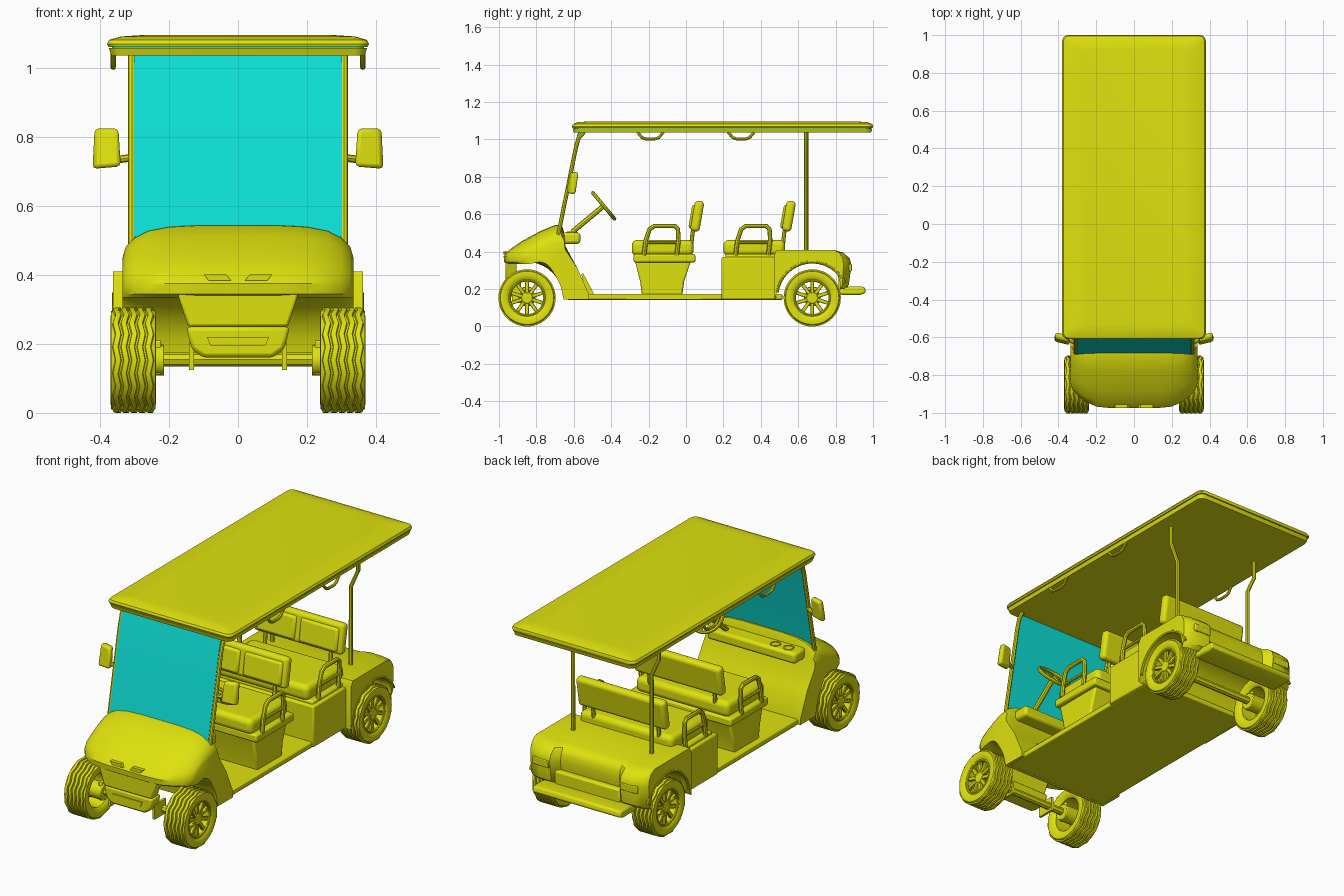
import bpy, bmesh, math
from mathutils import Matrix, Vector

default = bpy.data.objects.get("Cube")
if default:
    bpy.data.objects.remove(default, do_unlink=True)


def make_material(name, colour):
    material = bpy.data.materials.new(name)
    material.use_nodes = True
    material.diffuse_color = colour
    material.node_tree.nodes["Principled BSDF"].inputs["Base Color"].default_value = colour
    return material


yellow = make_material("yellow paint", (0.74, 0.76, 0.004, 1))
cyan = make_material("cyan glass", (0.004, 0.76, 0.69, 1))
parts = []


def finish(name, bm, material=yellow, bevel=0.0, segments=2):
    bmesh.ops.recalc_face_normals(bm, faces=bm.faces)
    mesh = bpy.data.meshes.new(name)
    bm.to_mesh(mesh)
    bm.free()
    mesh.materials.append(material)
    ob = bpy.data.objects.new(name, mesh)
    bpy.context.collection.objects.link(ob)
    if bevel:
        mod = ob.modifiers.new("rounded edges", "BEVEL")
        mod.width, mod.segments, mod.limit_method = bevel, segments, "ANGLE"
    parts.append(ob)
    return ob


def box(name, centre, size, bevel=0.0, material=yellow, tilt=0.0, segments=2):
    bm = bmesh.new()
    matrix = Matrix.Translation(centre) @ Matrix.Rotation(tilt, 4, "X") @ Matrix.Diagonal((*size, 1))
    bmesh.ops.create_cube(bm, size=1, matrix=matrix)
    return finish(name, bm, material, bevel, segments)


def loft(name, rings, material=yellow, bevel=0.0, closed=False):
    """Skin a list of equal rings of points; cap the ends unless closed."""
    bm = bmesh.new()
    rows = [[bm.verts.new(p) for p in ring] for ring in rings]
    count = len(rows[0])
    pairs = list(zip(rows, rows[1:])) + ([(rows[-1], rows[0])] if closed else [])
    for a, b in pairs:
        for i in range(count):
            j = (i + 1) % count
            bm.faces.new((a[i], a[j], b[j], b[i]))
    if not closed:
        bm.faces.new(rows[0])
        bm.faces.new(rows[-1])
    return finish(name, bm, material, bevel)


def side_prism(name, profile, half, material=yellow, bevel=0.0, centre=0.0):
    return loft(name, [[(centre + x, y, z) for y, z in profile] for x in (-half, half)], material, bevel)


def tube(name, points, radius, closed=False):
    curve = bpy.data.curves.new(name, "CURVE")
    curve.dimensions, curve.bevel_depth, curve.bevel_resolution = "3D", radius, 2
    curve.use_fill_caps = True
    spline = curve.splines.new("POLY")
    spline.points.add(len(points) - 1)
    for point, co in zip(spline.points, points):
        point.co = (*co, 1)
    spline.use_cyclic_u = closed
    ob = bpy.data.objects.new(name, curve)
    bpy.context.collection.objects.link(ob)
    mesh = bpy.data.meshes.new_from_object(ob.evaluated_get(bpy.context.evaluated_depsgraph_get()))
    bpy.data.objects.remove(ob)
    bm = bmesh.new()
    bm.from_mesh(mesh)
    return finish(name, bm)


def arch(y, start, end, steps=8, radius=0.19):
    angles = [math.radians(start + (end - start) * i / steps) for i in range(steps + 1)]
    return [(y + radius * math.cos(a), 0.155 + radius * math.sin(a)) for a in angles]


FRONT, REAR = -0.85, 0.675

# Front cowl: side profile, flattened and pulled back towards each flank
cowl = [(-0.955, 0.335), (-0.972, 0.345), (-0.975, 0.375), (-0.945, 0.41), (-0.88, 0.455), (-0.78, 0.51),
        (-0.7, 0.543), (-0.665, 0.545), (-0.65, 0.5), (-0.645, 0.43), (-0.58, 0.31), (-0.52, 0.175),
        (-0.52, 0.145), (-0.655, 0.145)] + arch(FRONT, 10, 95)
flank = [(0, 0, 0), (0.12, 0, 0), (0.2, 0.03, 0.03), (0.26, 0.11, 0.13), (0.3, 0.25, 0.25),
         (0.325, 0.42, 0.36), (0.335, 0.65, 0.47)]
stations = [(-x, k, s) for x, k, s in flank[:0:-1]] + flank
loft("front_cowl", [[(x, -0.7 + (y + 0.7) * (1 - s) if y < -0.7 else y,
                      0.4 + (z - 0.4) * (1 - k) if z > 0.4 else z) for y, z in cowl] for x, k, s in stations])


def front_plate(name, outline, y, depth, bevel=0.0):
    return loft(name, [[(x, yy, z) for x, z in outline] for yy in (y, y + depth)], bevel=bevel)


# Nose apron, bumper and hood vents
front_plate("nose_apron", [(-0.18, 0.36), (0.18, 0.36), (0.145, 0.25), (-0.145, 0.25)], -0.965, 0.06, 0.008)
front_plate("front_bumper", [(-0.15, 0.25), (0.15, 0.25), (0.135, 0.185), (0.1, 0.16), (-0.1, 0.16),
                             (-0.135, 0.185)], -0.962, 0.08, 0.012)
front_plate("bumper_slot", [(-0.09, 0.22), (0.09, 0.22), (0.08, 0.195), (-0.08, 0.195)], -0.967, 0.008)
for s in (-1, 1):
    front_plate("hood_vent", [(s * x, z) for x, z in ((0.035, 0.402), (0.1, 0.402), (0.085, 0.384),
                                                      (0.02, 0.384))], -0.975, 0.02)
    box("bumper_bracket", (s * 0.135, -0.88, 0.165), (0.014, 0.1, 0.08))

# Floor pan, pedal and dashboard
box("floor_pan", (0, -0.06, 0.158), (0.64, 1.15, 0.03), 0.005)
side_prism("pedal", [(-0.56, 0.28), (-0.55, 0.285), (-0.505, 0.2), (-0.49, 0.17), (-0.53, 0.17)], 0.03, centre=0.17)
box("dashboard", (0, -0.62, 0.472), (0.54, 0.11, 0.06), 0.015)
for x in (-0.2, -0.12):
    tube("cup_holder", [(x + 0.025 * math.cos(a), -0.61 + 0.025 * math.sin(a), 0.503)
                        for a in [i * math.tau / 16 for i in range(16)]], 0.004, True)

# Steering column and wheel
hub = Vector((0.18, -0.44, 0.645))
axis = Vector((0, 0.77, 0.64))
across = Vector((0, 0.64, -0.77))
rim = [hub + 0.09 * (math.cos(a) * across + Vector((math.sin(a), 0, 0)))
       for a in [i * math.tau / 28 for i in range(28)]]
tube("steering_wheel", rim, 0.01, True)
tube("steering_column", [hub, hub - axis * 0.22], 0.014)
for i in (0, 7, 21):
    tube("steering_spoke", [hub, rim[i]], 0.008)


# Seats: cushion, tilted backrest, armrests and supports
def seat(shift):
    box("seat_tray", (0, shift - 0.115, 0.365), (0.62, 0.33, 0.045), 0.01)
    box("seat_cushion", (0, shift - 0.125, 0.42), (0.57, 0.33, 0.085), 0.028, segments=4)
    box("seat_backrest", (0, shift + 0.06, 0.59), (0.54, 0.05, 0.165), 0.02, tilt=-0.17, segments=4)
    for s in (-1, 1):
        box("backrest_pad", (s * 0.13, shift + 0.045, 0.585), (0.235, 0.045, 0.13), 0.015, tilt=-0.17)
        tube("backrest_support", [(s * 0.2, shift + y, z) for y, z in ((0.02, 0.36), (0.035, 0.5), (0.06, 0.6))], 0.011)
        tube("armrest", [(s * 0.305, shift + y, z) for y, z in (
            (-0.225, 0.38), (-0.215, 0.46), (-0.195, 0.52), (-0.17, 0.537), (-0.06, 0.537),
            (-0.043, 0.52), (-0.04, 0.46), (-0.05, 0.38))], 0.012)
        tube("armrest_brace", [(s * 0.305, shift + y, 0.45) for y in (-0.215, -0.04)], 0.008)


seat(0.0)
seat(0.49)
pedestal = [(-0.275, 0.36), (0.03, 0.36), (-0.01, 0.24), (-0.02, 0.165), (-0.235, 0.165), (-0.245, 0.24)]
side_prism("front_seat_pedestal", pedestal, 0.285, bevel=0.01)
box("rear_seat_box", (0, 0.335, 0.258), (0.66, 0.29, 0.226), 0.008)

# Rear body: recessed tail in the middle, rounded corners, full wheel arches
rear = [(0.47, 0.145), (0.47, 0.38), (0.485, 0.41), (0.79, 0.41), (0.84, 0.395), (0.875, 0.365),
        (0.885, 0.33), (0.87, 0.22), (0.845, 0.2)] + arch(REAR, 25, 172, 12)
tail = [(0.18, 0.45), (0.215, 1), (0.28, 1), (0.335, 0.8), (0.362, 0.5)]
tail = [(-x, k) for x, k in tail[::-1]] + tail
loft("rear_body", [[(x, 0.8 + (y - 0.8) * k if y > 0.8 else y, z) for y, z in rear] for x, k in tail])
side_prism("rear_bumper", [(0.82, 0.17), (0.82, 0.2), (0.88, 0.215), (0.955, 0.212), (0.962, 0.18), (0.93, 0.168)],
           0.27, bevel=0.01)
box("bumper_mount", (0, 0.84, 0.23), (0.4, 0.05, 0.1), 0.01)
for s in (-1, 1):
    box("tail_light", (s * 0.27, 0.879, 0.315), (0.1, 0.015, 0.04), 0.004)
    tube("fender_lip", [(s * 0.358, y, z) for y, z in arch(REAR, 25, 172, 16)], 0.008)

# Windscreen and front posts
screen = [(-0.69, 0.51), (-0.597, 0.97), (-0.575, 1.045)]
side_prism("windscreen", screen + [(y + 0.008, z) for y, z in screen[::-1]], 0.302, cyan)
for s in (-1, 1):
    tube("front_post", [(s * 0.308, y, z) for y, z in ((-0.685, 0.48), (-0.59, 0.95), (-0.573, 1.01),
                                                       (-0.545, 1.04))], 0.011)
    tube("rear_post", [(s * x, 0.643, z) for x, z in ((0.24, 0.4), (0.24, 0.84), (0.285, 0.94), (0.285, 1.045))], 0.011)
    # Wing mirror
    tube("mirror_arm", [(s * 0.308, -0.63, 0.74), (s * 0.35, -0.61, 0.735)], 0.011)
    loft("mirror_housing", [[(s * x, y + 0.16 * (z - 0.765) + 0.25 * (x - 0.38), z) for x, z in
                             ((0.34, 0.715), (0.422, 0.708), (0.416, 0.825), (0.347, 0.825))]
                            for y in (-0.625, -0.59)], bevel=0.012)
    # Grab handles under the roof edge
    for y in (-0.19, 0.295):
        tube("grab_handle", [(s * 0.362, y + dy, z) for dy, z in ((-0.07, 1.04), (-0.045, 1.01), (-0.025, 1.003),
                                                                  (0.025, 1.003), (0.045, 1.01), (0.07, 1.04))], 0.008)


# Roof: rim, seal strip and crowned top
def slab(x, front, back, z, corner=0.03):
    ring = []
    for cx, cy, start in ((x, back, 0), (-x, back, 90), (-x, front, 180), (x, front, 270)):
        for step in range(4):
            a = math.radians(start + 30 * step)
            ring.append((cx - math.copysign(corner, cx) + corner * math.cos(a),
                         cy - math.copysign(corner, cy) + corner * math.sin(a), z))
    return ring


loft("roof_rim", [slab(0.368, -0.6, 0.99, 1.037), slab(0.374, -0.606, 0.996, 1.058)])
loft("roof_seal", [slab(0.366, -0.6, 0.99, z) for z in (1.056, 1.066)], cyan)
loft("roof_top", [slab(0.376, -0.608, 0.998, 1.062), slab(0.38, -0.61, 1.0, 1.07), slab(0.374, -0.605, 0.996, 1.082),
                  slab(0.34, -0.58, 0.97, 1.092), slab(0.28, -0.53, 0.92, 1.096)])


# Wheels: tyre with zigzag ribs, open spoked rim and hub
def wheel(side, y):
    rows = [(-0.05, 0.092, 0), (-0.058, 0.1, 0), (-0.066, 0.122, 0), (-0.064, 0.142, 0)]
    for i in range(5):
        a = -0.056 + i * 0.0235
        rows += [(a, 0.146, 1), (a + 0.002, 0.153, 1), (a + 0.0165, 0.153, 1), (a + 0.0185, 0.146, 1)]
    rows += [(-x, r, 0) for x, r, _ in rows[3::-1]]
    centre = Vector((side * 0.304, y, 0.153))
    rings = []
    for j in range(48):
        a = j * math.tau / 48
        zig = (-0.004, 0, 0.004, 0)[j % 4]
        rings.append([centre + Vector((side * (x + zig * k), r * math.cos(a), r * math.sin(a))) for x, r, k in rows])
    loft("tyre", rings, closed=True)
    tube("rim_lip", [centre + Vector((side * 0.052, 0.094 * math.cos(a), 0.094 * math.sin(a)))
                     for a in [i * math.tau / 40 for i in range(40)]], 0.007, True)
    bm = bmesh.new()
    for i in range(10):
        spoke = Matrix.Translation((side * 0.04, 0, 0.058)) @ Matrix.Diagonal((0.018, 0.02, 0.075, 1))
        bmesh.ops.create_cube(bm, size=1, matrix=Matrix.Translation(centre)
                              @ Matrix.Rotation(i * math.tau / 10, 4, "X") @ spoke)
    finish("wheel_spokes", bm, bevel=0.003, segments=1)
    for name, inner, outer, radius in (("wheel_hub", 0.0, 0.052, 0.03), ("brake_drum", -0.09, 0.02, 0.045)):
        bm = bmesh.new()
        place = Matrix.Translation(centre + Vector((side * (inner + outer) / 2, 0, 0)))
        bmesh.ops.create_cone(bm, cap_ends=True, segments=24, radius1=radius, radius2=radius, depth=outer - inner,
                              matrix=place @ Matrix.Rotation(math.pi / 2, 4, "Y"))
        finish(name, bm, bevel=0.004)


for y in (FRONT, REAR):
    tube("axle", [(-0.26, y, 0.155), (0.26, y, 0.155)], 0.02)
    for s in (-1, 1):
        wheel(s, y)
        box("axle_mount", (s * 0.232, y, 0.16), (0.018, 0.05, 0.1), 0.004)

# Smooth shading with crisp edges
bpy.ops.object.select_all(action="DESELECT")
for ob in parts:
    ob.select_set(True)
bpy.context.view_layer.objects.active = parts[0]
bpy.ops.object.shade_smooth_by_angle(angle=math.radians(35))
